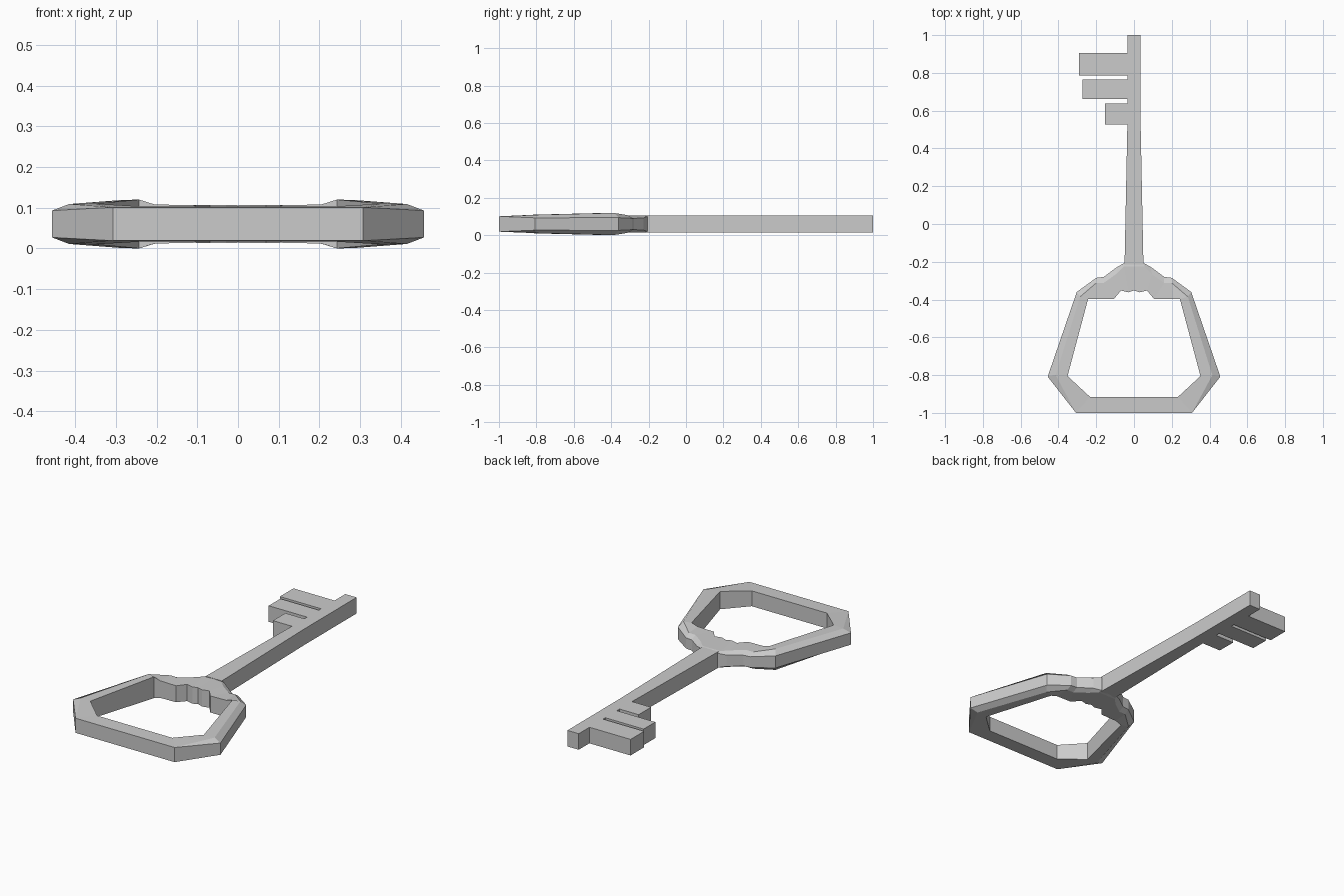
import bpy, bmesh

if "Cube" in bpy.data.objects:
    bpy.data.objects.remove(bpy.data.objects["Cube"])

MID = 0.06  # height of the key's symmetry plane


def finish(bm, name):
    bmesh.ops.remove_doubles(bm, verts=bm.verts, dist=1e-4)
    bmesh.ops.dissolve_degenerate(bm, edges=bm.edges, dist=1e-4)
    bmesh.ops.recalc_face_normals(bm, faces=bm.faces)
    mesh = bpy.data.meshes.new(name)
    bm.to_mesh(mesh)
    bm.free()
    obj = bpy.data.objects.new(name, mesh)
    bpy.context.collection.objects.link(obj)
    return obj


# Bow: sections from bottom centre round to the neck (right half).
# Each row holds (x, y, half height) of the outer edge, crease and inner edge.
sections = [
    ((0, -1, .041), (0, -1, .041), (0, -.915, .043)),
    ((.307, -1, .041), (.307, -1, .041), (.233, -.915, .043)),
    ((.457, -.808, .033), (.415, -.80, .049), (.352, -.805, .050)),
    ((.303, -.36, .034), (.285, -.385, .059), (.243, -.397, .060)),
    ((.20, -.285, .030), (.20, -.312, .047), (.205, -.397, .048)),
    ((.16, -.28, .030), (.16, -.312, .046), (.106, -.397, .046)),
    ((.09, -.228, .032), (.095, -.265, .046), (.069, -.352, .047)),
    ((.052, -.207, .040), (.055, -.225, .046), (.03, -.362, .047)),
    ((0, -.207, .045), (0, -.225, .046), (0, -.352, .046)),
]
bm = bmesh.new()
loops = []
for outer, crease, inner in sections:
    pts = [(x, y, MID + h) for x, y, h in (outer, crease, inner)]
    pts += [(x, y, MID - h) for x, y, h in (inner, crease, outer)]
    loops.append([bm.verts.new(p) for p in pts])
for a, b in zip(loops, loops[1:]):
    for i in range(6):
        j = (i + 1) % 6
        bm.faces.new((a[i], a[j], b[j], b[i]))
bow = finish(bm, "bow")
mirror = bow.modifiers.new("mirror", 'MIRROR')
mirror.use_clip = True

# Shaft and teeth: one outline extruded to the shaft thickness
teeth = [(-.29, .785, .905), (-.273, .662, .765), (-.153, .528, .638)]
outline = [(-.05, -.215), (.05, -.215), (.035, .53), (.035, 1), (-.035, 1)]
for x, low, high in teeth:
    outline += [(-.035, high), (x, high), (x, low), (-.035, low)]
bm = bmesh.new()
face = bm.faces.new([bm.verts.new((x, y, MID - .0445)) for x, y in outline])
top = bmesh.ops.extrude_face_region(bm, geom=[face], use_keep_orig=True)["geom"]
bmesh.ops.translate(bm, vec=(0, 0, .09),
                    verts=[g for g in top if isinstance(g, bmesh.types.BMVert)])
finish(bm, "shaft_and_teeth")
